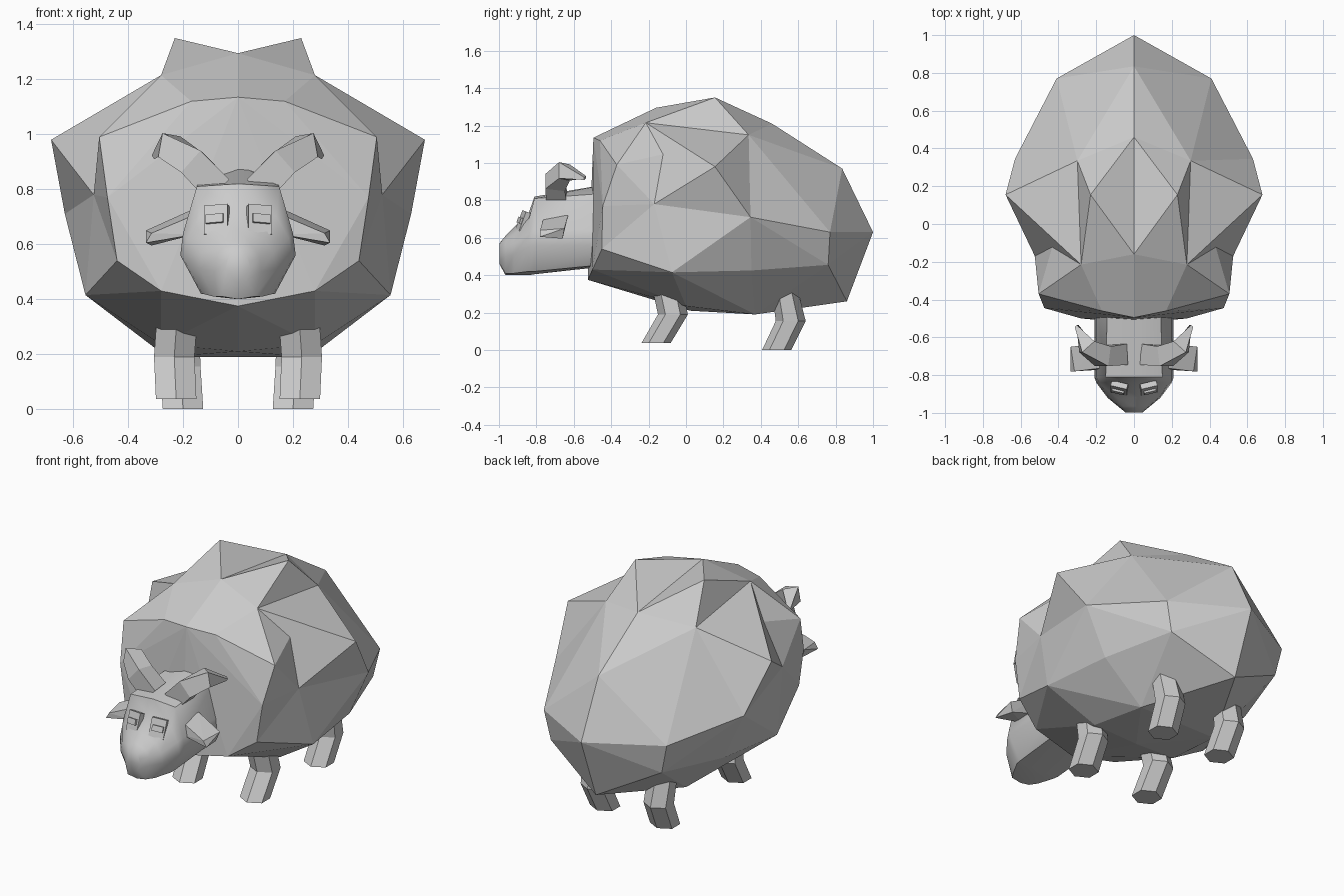
import bpy, bmesh, math
from mathutils import Vector

if "Cube" in bpy.data.objects:
    bpy.data.objects.remove(bpy.data.objects["Cube"])


def make(name, bm, smooth=None):
    bmesh.ops.recalc_face_normals(bm, faces=bm.faces)
    me = bpy.data.meshes.new(name)
    bm.to_mesh(me)
    bm.free()
    ob = bpy.data.objects.new(name, me)
    bpy.context.collection.objects.link(ob)
    if smooth:
        bpy.ops.object.select_all(action='DESELECT')
        ob.select_set(True)
        bpy.context.view_layer.objects.active = ob
        bpy.ops.object.shade_smooth_by_angle(angle=math.radians(smooth))
    return ob


def flip(pts):
    return [(-x, y, z) for x, y, z in pts]


def hull_mesh(pts):
    bm = bmesh.new()
    for p in pts:
        bm.verts.new(p)
    bmesh.ops.remove_doubles(bm, verts=bm.verts, dist=0.0005)
    bmesh.ops.convex_hull(bm, input=bm.verts)
    loose = [v for v in bm.verts if not v.link_faces]
    bmesh.ops.delete(bm, geom=loose, context='VERTS')
    return bm


def hull(name, pts):
    bm = hull_mesh(pts)
    bmesh.ops.dissolve_limit(bm, angle_limit=0.02, verts=bm.verts, edges=bm.edges)
    return make(name, bm)


def loft(name, rings, smooth=None):
    # first ring stays open: it is buried in the part it joins
    bm = bmesh.new()
    vs = [[bm.verts.new(p) for p in r] for r in rings]
    n = len(vs[0])
    for a, b in zip(vs, vs[1:]):
        for i in range(n):
            j = (i + 1) % n
            bm.faces.new((a[i], a[j], b[j], b[i]))
    bm.faces.new(vs[-1])
    return make(name, bm, smooth)


def pair(builder, name, pts_or_rings, nested=False):
    m = [flip(r) for r in pts_or_rings] if nested else flip(pts_or_rings)
    builder(name + "_right", pts_or_rings)
    builder(name + "_left", m)


# Fleece body: faceted hull of half the points plus their mirror
crown_f, crown_b = (0, -.16, 1.295), (0, .46, 1.21)
v1, v2 = (.28, -.215, 1.215), (.30, .335, 1.15)
mid_f, mid_b = (.525, -.17, .78), (.63, .345, .71)
bulge = .675
body = [crown_f, crown_b, v1, v2, (bulge, -.17, .78), mid_b,
        (0, -.495, 1.135), (.17, -.46, 1.12), (.505, -.37, .99),
        (.475, -.445, .77), (.44, -.45, .54), (.28, -.50, .43), (0, -.525, .375),
        (.555, -.075, .415), (.28, 0, .235), (0, .02, .21),
        (.50, .35, .425), (.26, .37, .19), (0, .37, .19),
        (.41, .77, .63), (0, .835, .97), (0, 1, .63),
        (.37, .76, .455), (0, .86, .26)]
bm = hull_mesh(body + flip(body))
# Dent the shoulder under each flank tuft
for v in bm.verts:
    if abs(abs(v.co.x) - bulge) < .001:
        v.co.x = math.copysign(mid_f[0], v.co.x)


# Wool tufts: each replaces a patch of the fleece by a raised peak
def tuft(apex, loop):
    ring = [min(bm.verts, key=lambda v: (v.co - Vector(p)).length) for p in loop]
    patch = [f for f in bm.faces if all(v in ring for v in f.verts)]
    bmesh.ops.delete(bm, geom=patch, context='FACES')
    top = bm.verts.new(apex)
    for a, b in zip(ring, ring[1:] + ring[:1]):
        bm.faces.new((a, b, top))


for apex, loop in (((.23, .155, 1.35), [crown_f, v1, v2, crown_b]),
                   ((.68, .155, .98), [v1, mid_f, mid_b, v2])):
    tuft(apex, loop)
    tuft(flip([apex])[0], flip(loop))
make("fleece_body", bm)

# Head: half sections (x, z) from neck to nose
sections = [
    (-.40, [(0, .89), (.14, .84), (.20, .64), (.21, .56), (.14, .46), (0, .45)]),
    (-.81, [(0, .82), (.15, .81), (.20, .64), (.21, .56), (.135, .42), (0, .405)]),
    (-.84, [(0, .735), (.14, .70), (.185, .62), (.20, .55), (.13, .42), (0, .40)]),
    (-.92, [(0, .655), (.09, .62), (.13, .57), (.14, .51), (.09, .41), (0, .40)]),
    (-.965, [(0, .61), (.06, .585), (.08, .55), (.085, .5), (.06, .41), (0, .40)]),
    (-.998, [(0, .57), (.03, .565), (.04, .54), (.045, .51), (.03, .47), (0, .46)])]
rings = []
for y, half in sections:
    full = half + [(-x, z) for x, z in half[-2:0:-1]]
    rings.append([(x, y, z) for x, z in full])
loft("head", rings, 50)


# Eyes: tilted plates with a raised bar
def plate(name, cx, cy, cz, w, h, d):
    t = math.radians(20)
    up = Vector((0, math.sin(t), math.cos(t)))
    out = Vector((math.copysign(.25, cx), -math.cos(t), math.sin(t))).normalized()
    side = up.cross(out).normalized()
    c = Vector((cx, cy, cz))
    hull(name, [tuple(c + side * a * w + up * b * h + out * e * d)
                for a in (-.5, .5) for b in (-.5, .5) for e in (-.5, .5)])


for s, label in ((1, "right"), (-1, "left")):
    plate("eye_" + label, s * .078, -.87, .687, .088, .11, .03)
    plate("pupil_" + label, s * .083, -.88, .690, .065, .033, .03)

# Ears
pair(hull, "ear", [(.15, -.76, .71), (.18, -.63, .72), (.16, -.77, .635), (.16, -.65, .64),
                   (.315, -.78, .64), (.335, -.65, .65), (.335, -.78, .605), (.315, -.66, .595)])

# Horns: tapering four-sided sweep
path = [(.075, -.69, .80), (.165, -.70, .895), (.25, -.65, .955), (.303, -.54, .92)]
radii = [.078, .075, .062, .012]
horn = []
for i, (p, r) in enumerate(zip(path, radii)):
    d = (Vector(path[min(i + 1, 3)]) - Vector(path[max(i - 1, 0)])).normalized()
    a = d.cross(Vector((0, 1, 0))).normalized()
    b = d.cross(a)
    horn.append([tuple(Vector(p) + r * (math.cos(t) * a + math.sin(t) * b))
                 for t in (math.pi / 4 + k * math.pi / 2 for k in range(4))])
pair(loft, "horn", horn, True)


# Legs: six-sided, bent at the knee, flat side outwards
def leg(name, joints):
    hexes = [[(x + .085 * math.cos((k + .5) * math.pi / 3),
               y + ry * math.sin((k + .5) * math.pi / 3), z)
              for k in range(6)] for x, y, z, ry in joints]
    pair(loft, name, hexes, True)


leg("front_leg", [(.222, -.10, .33, .08), (.232, -.07, .19, .08), (.225, -.16, .037, .078)])
leg("back_leg", [(.215, .53, .31, .07), (.21, .56, .155, .08), (.20, .485, 0, .078)])
